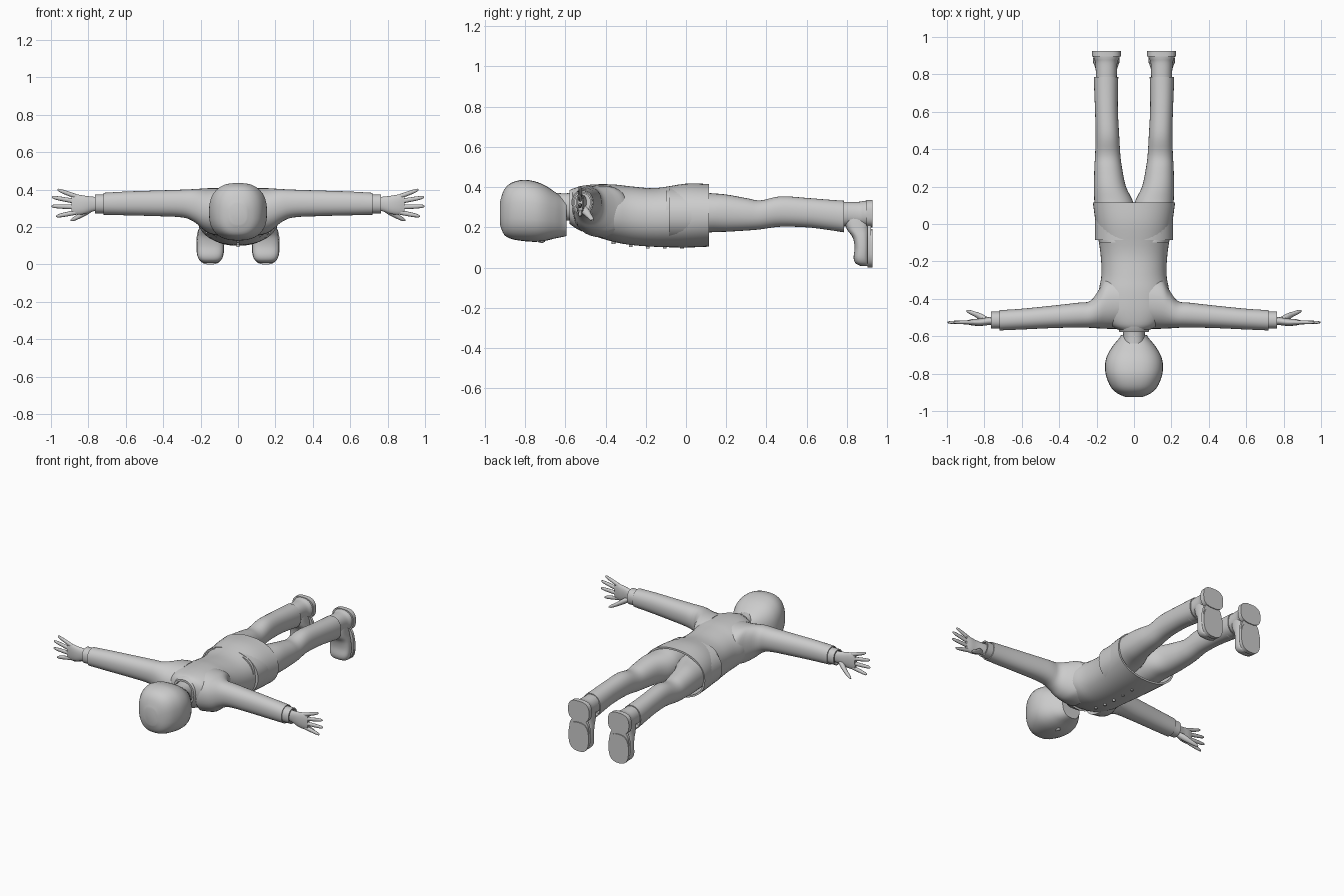
import bpy, bmesh, math
from mathutils import Vector


def catmull(p0, p1, p2, p3, t):
    return [0.5 * (2 * b + (c - a) * t + (2 * a - 5 * b + 4 * c - d) * t * t
                   + (3 * b - a - 3 * c + d) * t ** 3)
            for a, b, c, d in zip(p0, p1, p2, p3)]


def loft(name, axis, rings, power=2.2, seg=32, steps=4, hem=None, mirror=False):
    """Skin rounded sections (pos, a_min, a_max, b_min, b_max) along axis x, y or z.
    hem=(thickness, depth) turns the far end into an open edge with a lining."""
    path = []
    for i in range(len(rings) - 1):
        q = [rings[max(i - 1, 0)], rings[i], rings[i + 1], rings[min(i + 2, len(rings) - 1)]]
        path += [catmull(*q, k / steps) for k in range(steps)]
    path.append(list(rings[-1]))
    if hem:
        p, a0, a1, b0, b1 = rings[-1]
        w, d = hem
        inner = [a0 + w, a1 - w, b0 + w, b1 - w]
        path += [[p] + inner, [p - d] + inner]
    bm = bmesh.new()
    loops = []
    for p, a0, a1, b0, b1 in path:
        loop = []
        for k in range(seg):
            th = 2 * math.pi * k / seg
            c, s = math.cos(th), math.sin(th)
            a = (a0 + a1) / 2 + (a1 - a0) / 2 * math.copysign(abs(c) ** (2 / power), c)
            b = (b0 + b1) / 2 + (b1 - b0) / 2 * math.copysign(abs(s) ** (2 / power), s)
            co = {'x': (p, a, b), 'y': (a, p, b), 'z': (a, b, p)}[axis]
            loop.append(bm.verts.new(co))
        loops.append(loop)
    for l0, l1 in zip(loops, loops[1:]):
        for k in range(seg):
            n = (k + 1) % seg
            bm.faces.new((l0[k], l0[n], l1[n], l1[k]))
    bm.faces.new(loops[0])
    bm.faces.new(loops[-1])
    bmesh.ops.recalc_face_normals(bm, faces=bm.faces)
    mesh = bpy.data.meshes.new(name)
    bm.to_mesh(mesh)
    bm.free()
    obj = bpy.data.objects.new(name, mesh)
    bpy.context.collection.objects.link(obj)
    if mirror:
        obj.modifiers.new("mirror", 'MIRROR')
    return obj


# Head and neck (figure lies face down, head towards -y)
loft("head", 'y', [(y, -w, w, z0, z1) for y, w, z0, z1 in [
    (-.925, .045, .215, .325), (-.905, .09, .165, .385), (-.87, .125, .143, .42),
    (-.81, .15, .132, .436), (-.75, .155, .128, .428), (-.70, .142, .133, .408),
    (-.65, .112, .145, .375), (-.615, .083, .152, .352), (-.593, .068, .157, .34)]], power=2.5)
loft("neck", 'y', [(-.64, -.06, .06, .225, .37), (-.58, -.058, .058, .235, .37),
                   (-.50, -.07, .07, .22, .385)])
loft("nose", 'y', [(-.735, -.005, .005, .126, .14), (-.715, -.014, .014, .122, .15),
                   (-.70, -.006, .006, .128, .145)], seg=10)

# Coat body with an open hem
loft("coat", 'y', [(y, -w, w, z0, z1) for y, w, z0, z1 in [
    (-.565, .085, .235, .385), (-.535, .135, .205, .402), (-.46, .185, .16, .413),
    (-.36, .188, .128, .413), (-.27, .174, .112, .403), (-.15, .18, .103, .395),
    (0, .204, .10, .417), (.115, .22, .104, .415)]], seg=48, hem=(.012, .2))
# Collar
loft("collar", 'y', [(-.52, -.11, .11, .18, .405), (-.555, -.088, .088, .20, .395),
                     (-.578, -.077, .077, .217, .385)], hem=(.012, -.04))
# Buttons down the chest
for i in range(5):
    y = -.36 + i * .085
    z = .126 if i == 0 else (.112 if i == 1 else .103)
    loft("button", 'z', [(z - .009, -.009, .009, y - .009, y + .009),
                         (z + .01, -.009, .009, y - .009, y + .009)], power=2, seg=12, steps=1)

# Sleeves, cuffs
loft("sleeve", 'x', [
    (.08, -.56, -.27, .15, .408), (.15, -.56, -.29, .165, .408), (.19, -.558, -.355, .19, .406),
    (.235, -.555, -.412, .228, .403), (.30, -.553, -.421, .252, .400),
    (.45, -.557, -.438, .259, .395), (.60, -.564, -.453, .263, .39),
    (.72, -.569, -.461, .266, .383)], hem=(.006, .03), mirror=True)
loft("cuff", 'x', [(.68, -.56, -.468, .274, .374), (.765, -.56, -.468, .273, .375)],
     steps=1, hem=(.008, .02), mirror=True)

# Hands: palm, four spread fingers, thumb
loft("palm", 'x', [(.72, -.54, -.492, .288, .362), (.77, -.54, -.497, .285, .362),
                   (.82, -.545, -.505, .27, .368), (.86, -.543, -.508, .266, .374),
                   (.89, -.537, -.514, .272, .37)], mirror=True)
for nm, zb, tip, zt in [("little_finger", .36, .965, .40), ("ring_finger", .335, .995, .36),
                        ("middle_finger", .307, .998, .312), ("index_finger", .281, .972, .258)]:
    rings = []
    for t, r in [(0, .013), (.4, .0125), (.75, .011), (.93, .008), (1, .003)]:
        z, y = zb + (zt - zb) * t, -.526
        rings.append((.855 + (tip - .855) * t, y - r * .8, y + r * .8, z - r, z + r))
    loft(nm, 'x', rings, power=2, seg=12, steps=2, mirror=True)
thumb = []
for x, y, z, r in [(.775, -.518, .30, .014), (.81, -.502, .283, .02), (.85, -.482, .258, .014),
                   (.88, -.47, .243, .011), (.896, -.465, .236, .004)]:
    thumb.append((x, y - r, y + r, z - r, z + r))
loft("thumb", 'x', thumb, power=2, seg=12, steps=2, mirror=True)

# Trousers with open cuffs
loft("trouser_leg", 'y', [
    (-.10, -.01, .185, .15, .385), (.05, -.008, .202, .165, .38), (.12, .005, .212, .175, .37),
    (.20, .043, .214, .178, .363), (.30, .064, .212, .184, .345), (.37, .073, .208, .19, .334),
    (.47, .079, .205, .203, .354), (.60, .086, .208, .20, .346), (.70, .086, .212, .188, .338),
    (.785, .084, .215, .175, .332)], hem=(.006, .05), mirror=True)

# Boots: shaft, foot pointing down, sole and heel
loft("boot_shaft", 'y', [(.70, .092, .204, .205, .325), (.80, .092, .204, .205, .327),
                         (.86, .089, .207, .20, .327), (.885, .08, .215, .20, .331),
                         (.906, .072, .222, .20, .334)], mirror=True)
loft("boot_foot", 'z', [
    (.008, .115, .181, .868, .912), (.022, .092, .204, .842, .912), (.05, .08, .217, .833, .912),
    (.10, .077, .22, .838, .912), (.15, .08, .216, .828, .912), (.19, .087, .209, .80, .912),
    (.24, .093, .203, .785, .912), (.29, .10, .195, .79, .912)], power=2.7, mirror=True)
loft("sole", 'y', [(.902, .074, .222, 0, .225), (.920, .074, .222, 0, .225)],
     power=2.7, steps=1, mirror=True)
loft("heel", 'y', [(.896, .07, .225, .20, .336), (.926, .07, .225, .20, .336)],
     power=2.8, steps=1, mirror=True)
loft("tread", 'y', [(.915, .074, .222, 0, .192), (.926, .074, .222, 0, .192)],
     power=2.7, steps=1, mirror=True)

# Smooth shading with crisp hems
for obj in bpy.context.collection.objects:
    obj.select_set(True)
    bpy.context.view_layer.objects.active = obj
bpy.ops.object.shade_smooth_by_angle(angle=math.radians(40))
